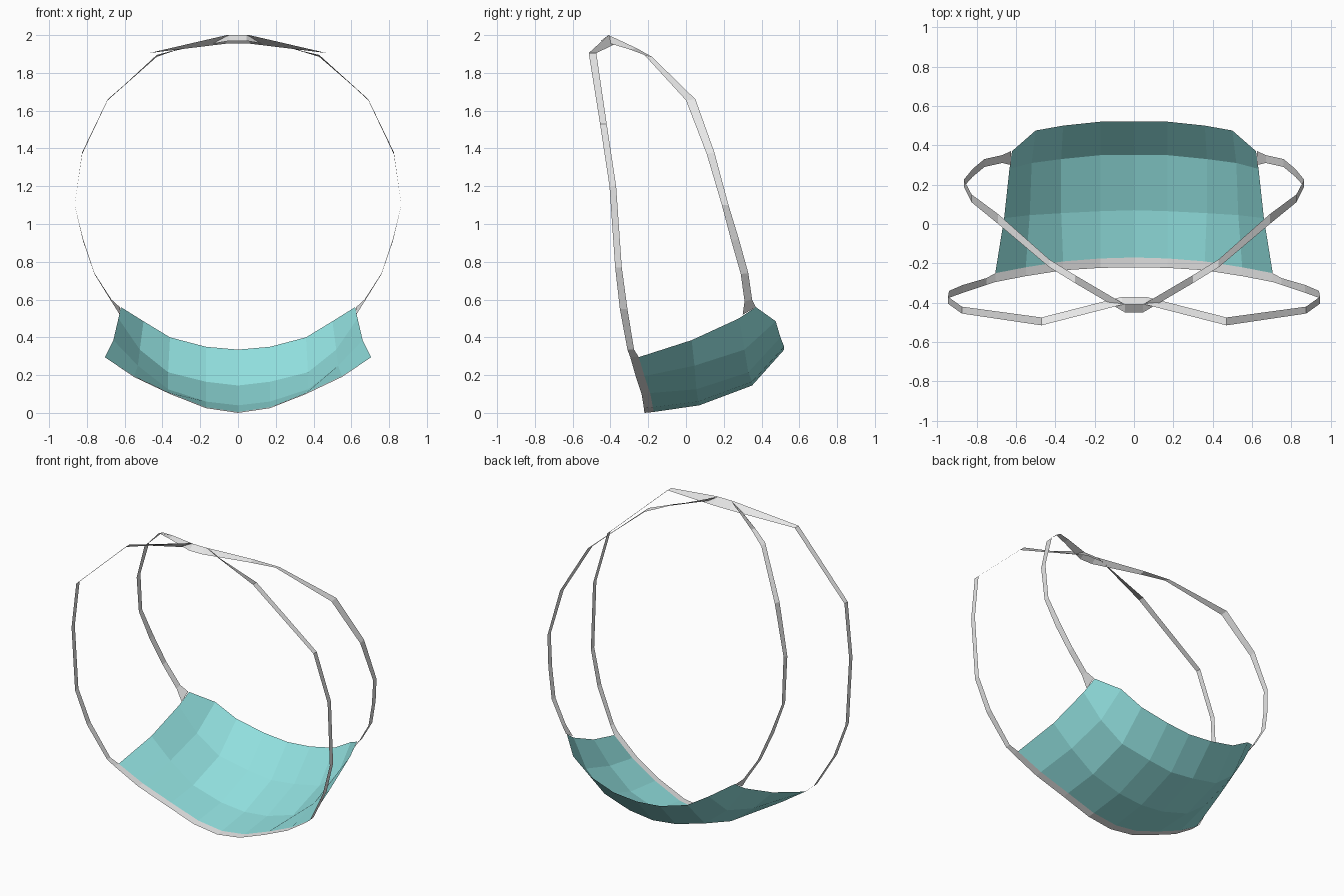
import bpy


def material(name, rgb):
    m = bpy.data.materials.new(name)
    m.diffuse_color = (*rgb, 1)
    return m


teal = material("teal fabric", (0.29, 0.76, 0.75))
grey = material("light grey strap", (0.80, 0.80, 0.80))


def mirrored_sheet(name, rows, mat):
    """Skin a grid of points; each row starts on the x = 0 plane and is mirrored."""
    full = [[(-x, y, z) for x, y, z in reversed(r[1:])] + r for r in rows]
    n = len(full[0])
    faces = [(j * n + i, j * n + i + 1, (j + 1) * n + i + 1, (j + 1) * n + i)
             for j in range(len(full) - 1) for i in range(n - 1)]
    me = bpy.data.meshes.new(name)
    me.from_pydata([p for r in full for p in r], [], faces)
    me.materials.append(mat)
    ob = bpy.data.objects.new(name, me)
    bpy.context.collection.objects.link(ob)
    return ob


def ribbon(name, points):
    """Flat strap: each point is x, then (y, z) of one edge and of the other."""
    mirrored_sheet(name, [[(x, b, d) for x, a, c, b, d in points],
                          [(x, a, c) for x, a, c, b, d in points]], grey)


# Curved fabric panel, from the front edge to the raised back edge
panel = [
    [(0, -.17, .005), (.17, -.175, .03), (.36, -.19, .105), (.55, -.22, .195), (.705, -.25, .295)],
    [(0, .07, .04), (.17, .065, .06), (.37, .055, .125), (.53, .045, .25), (.66, .03, .385)],
    [(0, .35, .145), (.17, .35, .165), (.37, .33, .215), (.52, .31, .335), (.633, .28, .50)],
    [(0, .52, .335), (.17, .52, .35), (.36, .50, .40), (.50, .475, .485), (.62, .37, .56)],
]
mirrored_sheet("fabric_panel", panel, teal)

# Front strap: along the panel's front edge, up the sides and over the top
ribbon("front_strap", [
    (0, -.17, .005, -.22, 0), (.17, -.175, .03, -.223, .025), (.36, -.19, .105, -.235, .10),
    (.55, -.22, .195, -.265, .19), (.705, -.25, .295, -.295, .295), (.75, -.275, .335, -.31, .335),
    (.87, -.31, .55, -.35, .55), (.94, -.34, .77, -.375, .77), (.945, -.37, 1.2, -.405, 1.2),
    (.875, -.42, 1.53, -.455, 1.53), (.47, -.475, 1.905, -.515, 1.905),
    (.06, -.37, 1.955, -.41, 2.0)])

# Centre of the front strap at the crown
mirrored_sheet("front_strap_crown", [[(0, -.41, 2.0), (.06, -.41, 2.0)],
                                     [(0, -.37, 1.955), (.06, -.37, 1.955)]], grey)

# Back strap: crown to the back corners, open where it meets the panel
back = [
    (0, -.41, 2.0, -.45, 1.97), (.045, -.41, 2.0, -.45, 1.97), (.30, -.26, 1.93, -.30, 1.925),
    (.43, -.18, 1.885, -.22, 1.895), (.69, .05, 1.66, .0, 1.655), (.825, .15, 1.38, .11, 1.37),
    (.865, .225, 1.10, .19, 1.10), (.82, .28, .92, .24, .91), (.76, .33, .74, .29, .735),
    (.67, .35, .60, .31, .59), (.626, .37, .56, .30, .52)]
ribbon("back_strap", back)
